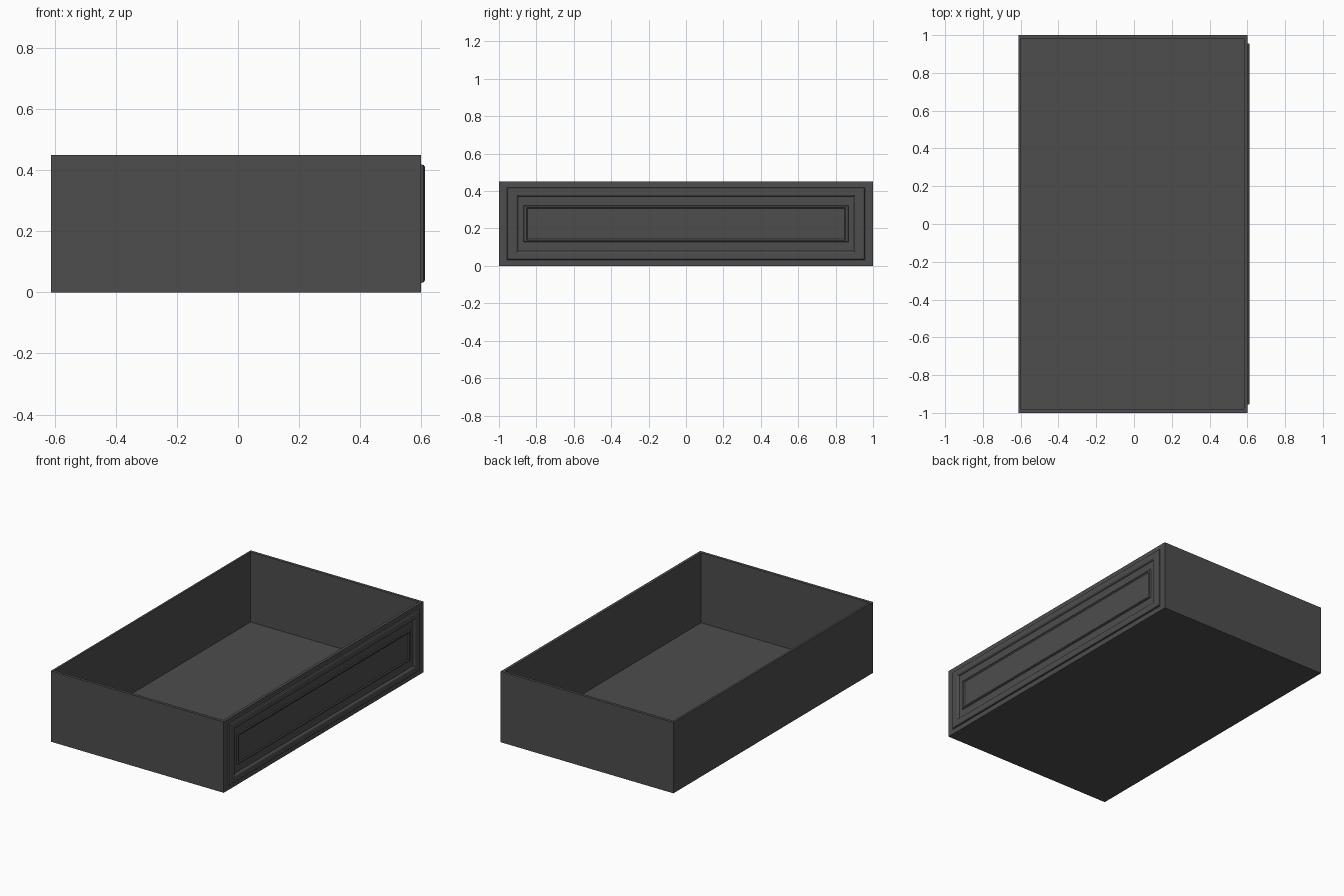
import bpy, bmesh

if "Cube" in bpy.data.objects:
    bpy.data.objects.remove(bpy.data.objects["Cube"])

X0, X1, Y, H = -0.612, 0.60, 1.0, 0.45   # drawer box extents
BACK, SIDE, FRONT, F = 0.013, 0.018, 0.018, 0.006   # wall and floor thicknesses

dark = bpy.data.materials.new("dark_grey")
dark.diffuse_color = (0.075, 0.075, 0.075, 1)
dark.use_nodes = True
dark.node_tree.nodes["Principled BSDF"].inputs["Base Color"].default_value = dark.diffuse_color


def make_object(name, bm):
    bmesh.ops.recalc_face_normals(bm, faces=bm.faces)
    mesh = bpy.data.meshes.new(name)
    bm.to_mesh(mesh)
    bm.free()
    mesh.materials.append(dark)
    obj = bpy.data.objects.new(name, mesh)
    bpy.context.collection.objects.link(obj)
    return obj


def box(name, x, y, z):
    bm = bmesh.new()
    bmesh.ops.create_cube(bm, size=1)
    for v in bm.verts:
        for i, (a, b) in enumerate((x, y, z)):
            v.co[i] = a if v.co[i] < 0 else b
    return make_object(name, bm)


# Floor and three plain walls
box("floor_panel", (X0, X1), (-Y, Y), (0, F))
box("back_wall", (X0, X0 + BACK), (-Y, Y), (F, H))
for name, s in (("left_wall", -1), ("right_wall", 1)):
    box(name, (X0 + BACK, X1 - FRONT), tuple(sorted((s * Y, s * (Y - SIDE)))), (F, H))

# Drawer front: nested rectangles (y inset, z inset, x) give the moulded panel
profile = [
    (0, F, X1 - FRONT), (0, F, X1),
    (0.043, 0.031, X1), (0.045, 0.033, 0.608), (0.051, 0.039, 0.612),   # raised frame
    (0.093, 0.070, 0.612), (0.099, 0.076, 0.608), (0.103, 0.080, 0.600),
    (0.130, 0.127, 0.600), (0.133, 0.130, 0.606),                       # inner bead
    (0.147, 0.137, 0.606), (0.153, 0.143, 0.601),
]
bm = bmesh.new()
rings = []
for dy, dz, x in profile:
    y, lo = Y - dy, dz
    hi = H - dz if dy else H              # slab sits on the floor panel, flush on top
    rings.append([bm.verts.new((x, a, b))
                  for a, b in ((-y, lo), (y, lo), (y, hi), (-y, hi))])
for a, b in zip(rings, rings[1:]):
    for i in range(4):
        j = (i + 1) % 4
        bm.faces.new((a[i], a[j], b[j], b[i]))
bm.faces.new(rings[0])
bm.faces.new(rings[-1])
make_object("drawer_front", bm)
